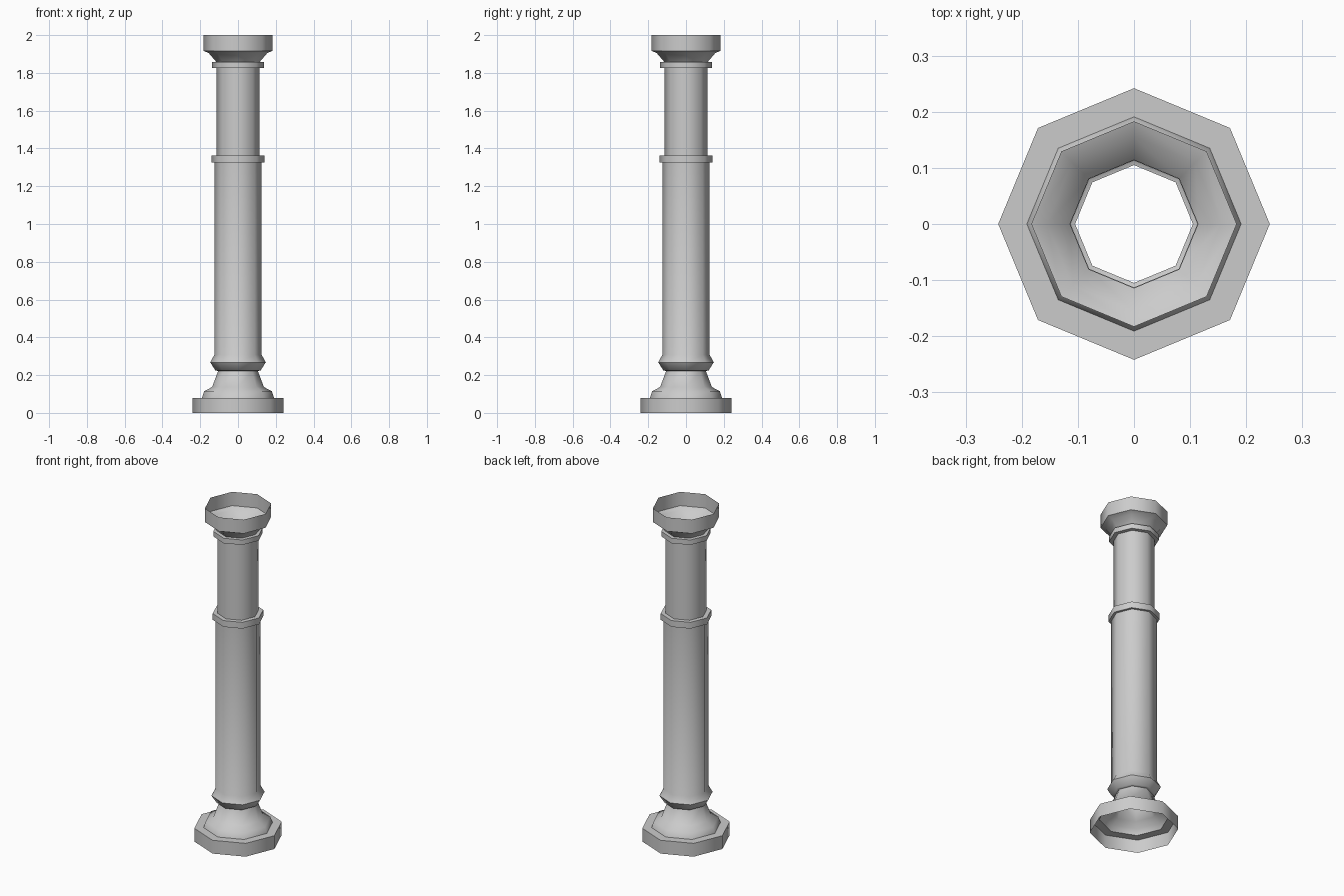
import bpy, bmesh, math

if "Cube" in bpy.data.objects:
    bpy.data.objects.remove(bpy.data.objects["Cube"])

SIDES = 8


def lathe(name, profile):
    """Revolve an open (radius, height) profile into an eight-sided shell."""
    bm = bmesh.new()
    rings = []
    for r, z in profile:
        rings.append([bm.verts.new((r * math.cos(math.tau * i / SIDES),
                                    r * math.sin(math.tau * i / SIDES), z))
                      for i in range(SIDES)])
    for low, high in zip(rings, rings[1:]):
        for i in range(SIDES):
            j = (i + 1) % SIDES
            bm.faces.new((low[i], low[j], high[j], high[i]))
    mesh = bpy.data.meshes.new(name)
    bm.to_mesh(mesh)
    bm.free()
    obj = bpy.data.objects.new(name, mesh)
    bpy.context.collection.objects.link(obj)
    bpy.ops.object.select_all(action='DESELECT')
    obj.select_set(True)
    bpy.context.view_layer.objects.active = obj
    bpy.ops.object.shade_smooth_by_angle(angle=math.radians(50))
    return obj


# Plinth and the sloped foot narrowing to the neck
lathe("base", [(0.242, 0), (0.242, 0.08), (0.191, 0.08), (0.179, 0.115),
               (0.137, 0.137), (0.105, 0.222)])

# Flared collar under the shaft, then the lower shaft
lathe("lower_shaft", [(0.105, 0.222), (0.12, 0.225), (0.147, 0.268),
                      (0.125, 0.308), (0.125, 1.325)])

# Band between the two shaft sections
lathe("middle_ring", [(0.125, 1.325), (0.14, 1.325), (0.14, 1.363),
                      (0.113, 1.363)])

# Narrower upper shaft
lathe("upper_shaft", [(0.113, 1.363), (0.113, 1.827)])

# Band below the capital
lathe("top_ring", [(0.113, 1.827), (0.137, 1.827), (0.137, 1.857),
                   (0.114, 1.857)])

# Flared capital with an open top
lathe("capital", [(0.114, 1.857), (0.155, 1.905), (0.183, 1.917),
                  (0.183, 2.0)])
